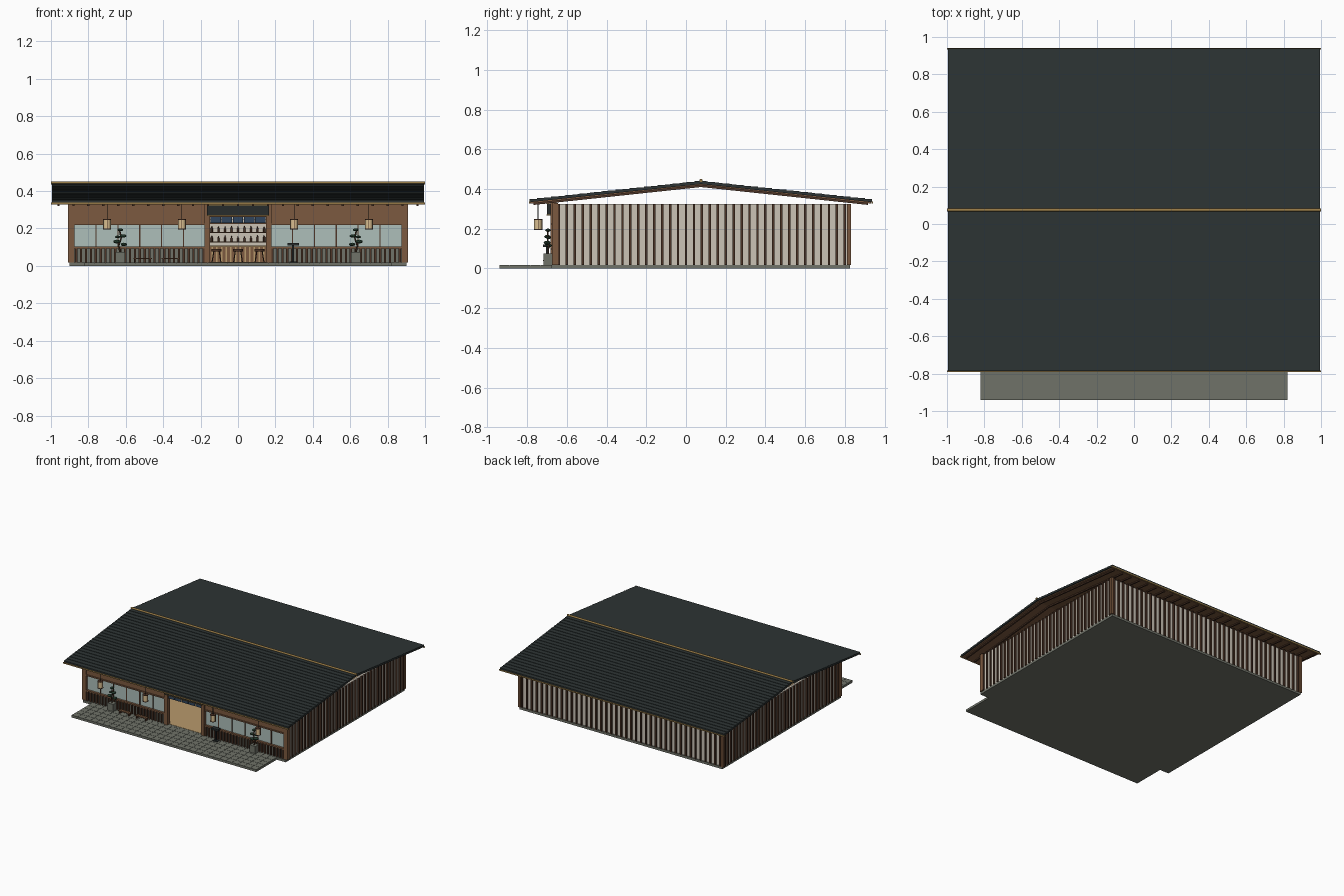
import bpy, bmesh, math, random
from mathutils import Matrix, Vector

if "Cube" in bpy.data.objects:
    bpy.data.objects.remove(bpy.data.objects["Cube"])

random.seed(4)


def material(name, rgb):
    m = bpy.data.materials.new(name)
    m.diffuse_color = (*rgb, 1)
    m.use_nodes = True
    m.node_tree.nodes["Principled BSDF"].inputs["Base Color"].default_value = m.diffuse_color
    return m


WOOD = material("warm_wood", (0.20, 0.10, 0.05))
DARK = material("dark_wood", (0.075, 0.035, 0.02))
CREAM = material("plaster", (0.60, 0.55, 0.47))
ROOF = material("roof_slate", (0.026, 0.034, 0.034))
GOLD = material("brass", (0.30, 0.19, 0.06))
GLASS = material("glass", (0.42, 0.52, 0.49))
STONE = material("stone", (0.16, 0.17, 0.14))
TAN = material("floor_tan", (0.48, 0.32, 0.15))
BLUE = material("indigo_cloth", (0.03, 0.06, 0.11))
BLACK = material("charcoal", (0.02, 0.025, 0.025))
PAPER = material("lantern_paper", (0.70, 0.52, 0.28))
LEAF = material("foliage", (0.02, 0.05, 0.03))


def finish(name, bm, mat):
    bmesh.ops.recalc_face_normals(bm, faces=bm.faces[:])
    me = bpy.data.meshes.new(name)
    bm.to_mesh(me)
    bm.free()
    me.materials.append(mat)
    ob = bpy.data.objects.new(name, me)
    bpy.context.collection.objects.link(ob)
    return ob


def boxes(name, mat, items):
    """Each item is x0, x1, y0, y1, z0, z1."""
    bm = bmesh.new()
    for x0, x1, y0, y1, z0, z1 in items:
        m = (Matrix.Translation(((x0 + x1) / 2, (y0 + y1) / 2, (z0 + z1) / 2))
             @ Matrix.Diagonal((x1 - x0, y1 - y0, z1 - z0, 1)))
        bmesh.ops.create_cube(bm, size=1, matrix=m)
    return finish(name, bm, mat)


def tubes(name, mat, items, sides=16):
    """Each item is start, end, start radius, end radius."""
    bm = bmesh.new()
    for a, b, r0, r1 in items:
        a, b = Vector(a), Vector(b)
        d = b - a
        m = Matrix.Translation((a + b) / 2) @ d.to_track_quat('Z', 'Y').to_matrix().to_4x4()
        bmesh.ops.create_cone(bm, cap_ends=True, segments=sides, radius1=r0,
                              radius2=r1, depth=d.length, matrix=m)
    ob = finish(name, bm, mat)
    for f in ob.data.polygons:
        f.use_smooth = len(f.vertices) == 4
    return ob


def extrude_x(name, mat, profile, x0, x1):
    bm = bmesh.new()
    f = bm.faces.new([bm.verts.new((x0, y, z)) for y, z in profile])
    r = bmesh.ops.extrude_face_region(bm, geom=[f])
    bmesh.ops.translate(bm, vec=(x1 - x0, 0, 0),
                        verts=[v for v in r["geom"] if isinstance(v, bmesh.types.BMVert)])
    return finish(name, bm, mat)


def both(items):
    """Mirror boxes across x."""
    return items + [(-b, -a, *rest) for a, b, *rest in items]


def steps(a, b, pitch):
    n = round((b - a) / pitch)
    return [a + (b - a) * i / n for i in range(n + 1)]


# Foundation, entrance terrace and paving
G = 0.018
boxes("foundation", STONE, [(-0.9, 0.9, -0.68, 0.825, 0, G)])
boxes("terrace_slab", STONE, [(-0.82, 0.82, -0.94, -0.68, 0, 0.015)])
boxes("paving_stones", STONE, [
    (x + 0.001, x + 0.0537, y + 0.001, y + 0.051, 0.014, G)
    for x in steps(-0.82, 0.82, 0.0547)[:-1] for y in steps(-0.94, -0.68, 0.052)[:-1]])
boxes("interior_floor", TAN, [(-0.88, 0.88, -0.66, 0.80, G - 0.002, G + 0.002)])

# Side and rear plaster walls with vertical battens
T = 0.325
boxes("plaster_walls", CREAM, both([(0.88, 0.897, -0.655, 0.815, G, T)])
      + [(-0.897, 0.897, 0.798, 0.815, G, T)])
boxes("side_battens", DARK, both([(0.895, 0.909, y - 0.006, y + 0.006, G, T)
                                  for y in steps(-0.64, 0.80, 0.04)]))
boxes("rear_battens", DARK, [(x - 0.006, x + 0.006, 0.813, 0.828, G, T)
                             for x in steps(-0.88, 0.88, 0.044)])
boxes("corner_posts", WOOD, both([(0.875, 0.91, -0.675, -0.645, G, 0.33),
                                  (0.893, 0.91, 0.812, 0.83, G, T)]))

# Front facade: fascia, sill, slatted dado, windows
boxes("front_fascia", WOOD, both([(0.165, 0.88, -0.672, -0.652, 0.225, 0.335)])
      + [(-0.17, 0.17, -0.668, -0.652, 0.268, 0.335)])
boxes("window_rails", WOOD, both([(0.165, 0.88, -0.677, -0.648, 0.093, 0.103),
                                  (0.165, 0.88, -0.677, -0.648, 0.218, 0.228)]))
boxes("front_dado", STONE, both([(0.165, 0.88, -0.662, -0.65, G, 0.095)]))
boxes("dado_slats", DARK, both([(x - 0.006, x + 0.006, -0.674, -0.66, G, 0.095)
                                for x in steps(0.185, 0.865, 0.0262)]))
boxes("window_glass", GLASS, both([(0.175, 0.878, -0.659, -0.655, 0.1, 0.22)]))
boxes("window_mullions", DARK, both([(x - 0.003, x + 0.003, -0.664, -0.65, 0.1, 0.22)
                                     for x in steps(0.175, 0.875, 0.115)[1:-1]]))

# Doorway, blank signboard and split curtain
boxes("door_posts", WOOD, both([(0.15, 0.178, -0.682, -0.645, G, 0.33)]))
boxes("signboard", BLACK, [(-0.165, 0.165, -0.70, -0.68, 0.27, 0.325)])
boxes("sign_trim", GOLD, [(-0.167, 0.167, -0.702, -0.678, z, z + 0.004) for z in (0.267, 0.324)])
boxes("door_curtain", BLUE, [(x + 0.002, x + 0.058, -0.672, -0.669, 0.23, 0.262)
                             for x in steps(-0.15, 0.15, 0.06)[:-1]])
tubes("curtain_rod", WOOD, [((-0.155, -0.67, 0.264), (0.155, -0.67, 0.264), 0.003, 0.003)], 8)

# Low gabled roof with stepped slate courses
RY, RZ = 0.075, 0.443
FRONT, BACK, EAVE = -0.787, 0.937, 0.350


def slope(y):
    span = RY - FRONT if y < RY else BACK - RY
    return RZ - (RZ - EAVE) * abs(y - RY) / span


top = []
for y0, y1, lip0, lip1 in ((FRONT, RY, 0.0, -0.003), (RY, BACK, -0.003, 0.0)):
    ys = steps(y0, y1, 0.036)
    for a, b in zip(ys, ys[1:]):
        top += [(a, slope(a) + lip0), (b, slope(b) + lip1)]
extrude_x("slate_roof", ROOF, top + [(BACK, EAVE - 0.016), (RY, RZ - 0.018),
                                     (FRONT, EAVE - 0.016)], -0.995, 0.995)
lo, hi = 0.023, 0.0155
extrude_x("roof_boarding", WOOD, [(FRONT + 0.005, EAVE - hi), (RY, RZ - hi), (BACK - 0.005, EAVE - hi),
                                  (BACK - 0.005, EAVE - lo), (RY, RZ - lo),
                                  (FRONT + 0.005, EAVE - lo)], -0.985, 0.985)
for i, x in enumerate(steps(-0.96, 0.96, 0.08)):
    extrude_x(f"rafter_{i}", DARK, [(FRONT + 0.02, EAVE - 0.02), (RY, RZ - 0.022),
                                    (BACK - 0.02, EAVE - 0.02), (BACK - 0.02, EAVE - 0.03),
                                    (RY, RZ - 0.033), (FRONT + 0.02, EAVE - 0.03)],
              x - 0.006, x + 0.006)
boxes("eave_trim", GOLD, [(-1, 1, y - 0.004, y + 0.004, EAVE - 0.022, EAVE - 0.012)
                          for y in (FRONT, BACK)])
tubes("ridge_cap", GOLD, [((-1, RY, RZ), (1, RY, RZ), 0.008, 0.008)], 12)

# Hanging lanterns
LX, LY = (-0.7, -0.3, 0.3, 0.7), -0.745
tubes("lantern_bodies", PAPER, [((x, LY, 0.2), (x, LY, 0.245), 0.02, 0.02) for x in LX], 20)
tubes("lantern_caps", DARK, [((x, LY, z), (x, LY, z + 0.005), 0.0215, 0.0215)
                             for x in LX for z in (0.195, 0.245)], 20)
tubes("lantern_cords", BLACK, [((x, LY, 0.248), (x, LY, 0.335), 0.002, 0.002) for x in LX], 6)
boxes("lantern_ribs", DARK, [(x + dx - 0.0015, x + dx + 0.0015, LY + dy - 0.0015, LY + dy + 0.0015, 0.198, 0.247)
                             for x in LX for dx, dy in ((0.02, 0), (-0.02, 0), (0, 0.02), (0, -0.02))])

# Cloud-pruned trees in planters
PY = -0.695
boxes("planters", STONE, both([(0.605, 0.655, PY - 0.022, PY + 0.02, G, 0.075)]))
trunk = [(0, 0, 0.07), (0.008, 0.003, 0.11), (-0.006, -0.002, 0.15), (0.003, 0, 0.19)]
tubes("tree_trunks", DARK, [((s * (0.63 + a[0]), PY + a[1], a[2]), (s * (0.63 + b[0]), PY + b[1], b[2]),
                             0.005, 0.004) for s in (-1, 1) for a, b in zip(trunk, trunk[1:])], 8)
bm = bmesh.new()
for s in (-1, 1):
    for dx, dy, z, r in ((-0.02, 0.004, 0.115, 0.018), (0.018, -0.004, 0.13, 0.02),
                         (-0.016, -0.003, 0.16, 0.018), (0.014, 0.003, 0.155, 0.014), (0, 0, 0.193, 0.016)):
        bmesh.ops.create_icosphere(bm, subdivisions=2, radius=r, matrix=Matrix.Translation(
            (s * (0.63 + dx), PY + dy, z)) @ Matrix.Diagonal((1, 0.9, 0.5, 1)))
finish("foliage_pads", bm, LEAF)

# Benches and menu stand
BX = (-0.51, -0.36)
boxes("bench_seats", WOOD, [(x - 0.05, x + 0.05, y, y + 0.014, 0.037, 0.043)
                            for x in BX for y in (-0.72, -0.704)])
boxes("bench_legs", DARK, [(x + d - 0.004, x + d + 0.004, -0.718, -0.692, G, 0.037)
                           for x in BX for d in (-0.04, 0.04)])
boxes("menu_stand", BLACK, [(0.29, 0.3, -0.705, -0.695, G, 0.11),
                            (0.275, 0.315, -0.715, -0.685, G, 0.024)])
boxes("menu_board", BLACK, [(0.265, 0.325, -0.72, -0.685, 0.108, 0.122)])

# Interior: counter, stools, bottle shelves
boxes("counter", WOOD, [(-0.45, 0.45, 0.30, 0.38, G, 0.1)])
boxes("counter_slats", TAN, [(x - 0.004, x + 0.004, 0.294, 0.301, G, 0.1)
                             for x in steps(-0.44, 0.44, 0.025)])
boxes("counter_top", TAN, [(-0.47, 0.47, 0.275, 0.39, 0.1, 0.11)])
SX = [0.115 * i for i in range(-3, 4)]
tubes("stool_seats", DARK, [((x, 0.22, 0.078), (x, 0.22, 0.09), 0.026, 0.026) for x in SX])
tubes("stool_legs", DARK, [((x + 0.024 * a, 0.22 + 0.024 * b, G), (x + 0.014 * a, 0.22 + 0.014 * b, 0.08), 0.003, 0.003)
                           for x in SX for a in (-1, 1) for b in (-1, 1)], 6)
boxes("shelf_back", CREAM, [(-0.45, 0.45, 0.60, 0.61, G, 0.25)])
boxes("shelves", WOOD, [(-0.45, 0.45, 0.55, 0.602, z, z + 0.006) for z in (0.125, 0.175, 0.225)])
bottles = []
for z in (0.131, 0.181):
    for x in steps(-0.42, 0.42, 0.035):
        h = random.uniform(0.016, 0.024)
        bottles += [((x, 0.575, z), (x, 0.575, z + h), 0.006, 0.006),
                    ((x, 0.575, z + h), (x, 0.575, z + h + 0.01), 0.004, 0.002)]
tubes("bottles", DARK, bottles, 10)
